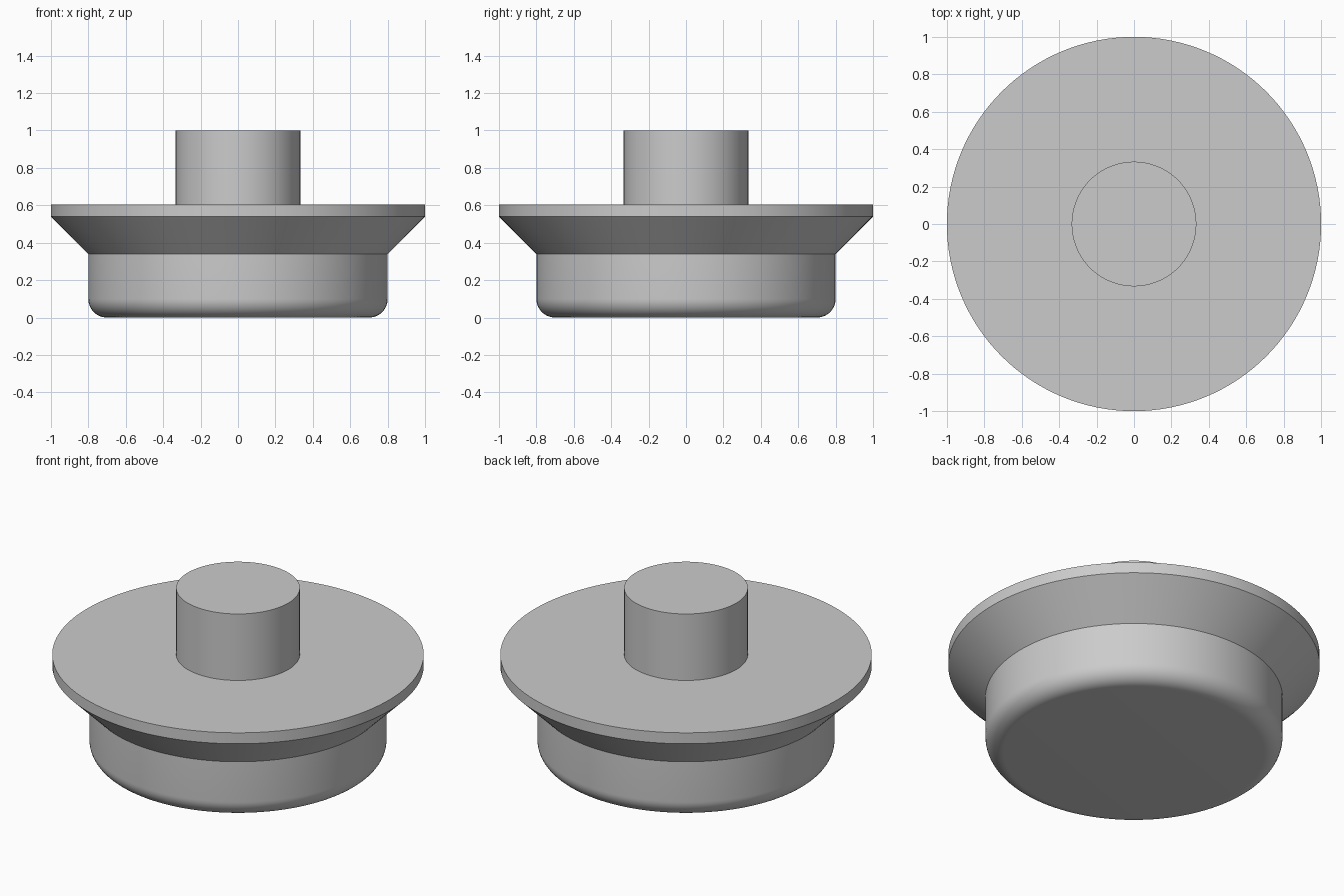
import bpy
import bmesh
import math

cube = bpy.data.objects.get("Cube")
if cube:
    bpy.data.objects.remove(cube, do_unlink=True)

SEGMENTS = 128

# Single grey material
grey = bpy.data.materials.new("light_grey")
grey.use_nodes = True
colour = (0.6, 0.6, 0.6, 1)
grey.diffuse_color = colour
grey.node_tree.nodes["Principled BSDF"].inputs["Base Color"].default_value = colour


def lathe(name, profile):
    """Spin a radius/height profile around z into a smooth closed solid."""
    bm = bmesh.new()
    verts = [bm.verts.new((r, 0, z)) for r, z in profile]
    edges = [bm.edges.new(pair) for pair in zip(verts, verts[1:])]
    bmesh.ops.spin(bm, geom=verts + edges, cent=(0, 0, 0), axis=(0, 0, 1),
                   angle=math.tau, steps=SEGMENTS, use_merge=True)
    bmesh.ops.remove_doubles(bm, verts=bm.verts, dist=1e-5)
    bmesh.ops.holes_fill(bm, edges=[e for e in bm.edges if e.is_boundary], sides=0)
    bmesh.ops.recalc_face_normals(bm, faces=bm.faces)
    mesh = bpy.data.meshes.new(name)
    bm.to_mesh(mesh)
    bm.free()
    mesh.materials.append(grey)
    obj = bpy.data.objects.new(name, mesh)
    bpy.context.collection.objects.link(obj)
    bpy.ops.object.select_all(action="DESELECT")
    obj.select_set(True)
    bpy.context.view_layer.objects.active = obj
    bpy.ops.object.shade_smooth_by_angle(angle=math.radians(30))
    return obj


# Rounded bottom edge of the plug
FILLET, BODY = 0.1, 0.8
profile = []
for i in range(13):
    a = math.pi / 2 * i / 12
    profile.append((BODY - FILLET + FILLET * math.sin(a), FILLET - FILLET * math.cos(a)))

# Body wall, flared rim, flat top and central knob
profile += [(BODY, 0.34), (1, 0.54), (1, 0.605), (0.333, 0.605), (0.333, 1)]
lathe("stopper", profile)
